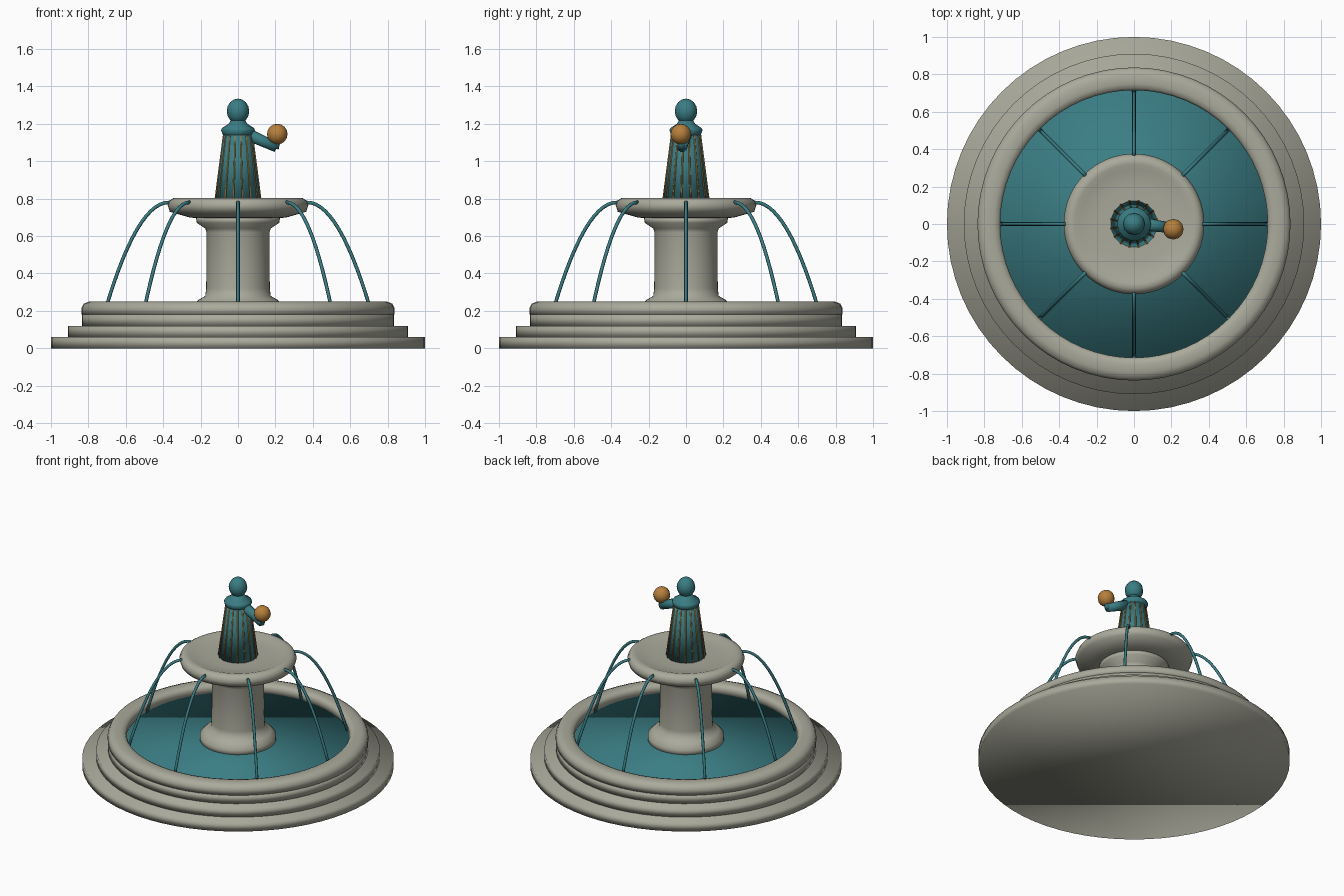
import bpy, math
from mathutils import Vector

if "Cube" in bpy.data.objects:
    bpy.data.objects.remove(bpy.data.objects["Cube"])


def material(name, rgb):
    m = bpy.data.materials.new(name)
    m.diffuse_color = (*rgb, 1)
    m.use_nodes = True
    m.node_tree.nodes["Principled BSDF"].inputs["Base Color"].default_value = m.diffuse_color
    return m


STONE = material("warm grey stone", (0.40, 0.40, 0.33))
TEAL = material("teal", (0.042, 0.205, 0.23))
BRONZE = material("bronze", (0.47, 0.215, 0.045))


def make(name, verts, faces, mat, smooth=True):
    me = bpy.data.meshes.new(name)
    me.from_pydata(verts, [], faces)
    me.materials.append(mat)
    for p in me.polygons:
        p.use_smooth = smooth
    me.update()
    ob = bpy.data.objects.new(name, me)
    bpy.context.collection.objects.link(ob)
    return ob


def lathe(name, profile, mat, n=64, closed=False, smooth=True):
    """Spin (radius, z) points from bottom to top; cap the ends unless it is a ring."""
    k = len(profile)
    verts = [(r * math.cos(2 * math.pi * i / n), r * math.sin(2 * math.pi * i / n), z)
             for r, z in profile for i in range(n)]
    faces = []
    for j in range(k if closed else k - 1):
        a, b = j * n, ((j + 1) % k) * n
        for i in range(n):
            i2 = (i + 1) % n
            faces.append((a + i, a + i2, b + i2, b + i))
    if not closed:
        faces.append(tuple(reversed(range(n))))
        faces.append(tuple((k - 1) * n + i for i in range(n)))
    return make(name, verts, faces, mat, smooth)


def tube(name, path, radii, mat, n=8):
    """Round tube along a path, with a radius per point."""
    verts, faces = [], []
    for i, p in enumerate(path):
        d = (path[min(i + 1, len(path) - 1)] - path[max(i - 1, 0)]).normalized()
        ref = Vector((0, 0, 1)) if abs(d.z) < 0.99 else Vector((1, 0, 0))
        u = d.cross(ref).normalized()
        v = d.cross(u)
        for s in range(n):
            a = 2 * math.pi * s / n
            verts.append(p + (u * math.cos(a) + v * math.sin(a)) * radii[i])
    for i in range(len(path) - 1):
        for s in range(n):
            a, b, t = i * n, (i + 1) * n, (s + 1) % n
            faces.append((a + s, a + t, b + t, b + s))
    faces.append(tuple(reversed(range(n))))
    faces.append(tuple((len(path) - 1) * n + s for s in range(n)))
    return make(name, verts, faces, mat)


# Stepped base
lathe("lower_step", [(1.0, 0), (1.0, 0.06)], STONE)
lathe("upper_step", [(0.91, 0.06), (0.91, 0.12)], STONE)
lathe("basin_floor", [(0.835, 0.12), (0.835, 0.18)], STONE)

# Basin rim and water
lathe("basin_rim", [(0.715, 0.18), (0.837, 0.18), (0.837, 0.215), (0.825, 0.238),
                    (0.795, 0.25), (0.75, 0.25), (0.725, 0.243), (0.715, 0.225)],
      STONE, closed=True)
lathe("basin_water", [(0.718, 0.165), (0.718, 0.192)], TEAL)

# Pedestal with flared foot and cap
lathe("pedestal", [(0.245, 0.18), (0.245, 0.225), (0.21, 0.26), (0.175, 0.28), (0.17, 0.32),
                   (0.168, 0.62), (0.175, 0.64), (0.22, 0.67), (0.225, 0.70)], STONE, 48)

# Upper dish
lathe("upper_dish", [(0.22, 0.695), (0.26, 0.70), (0.365, 0.73), (0.376, 0.765), (0.365, 0.79),
                     (0.345, 0.803), (0.32, 0.803), (0.29, 0.792), (0.20, 0.785), (0.05, 0.784)],
      STONE)

# Eight falling water jets
for j in range(8):
    a = j * math.pi / 4
    path = []
    for i in range(15):
        r = 0.365 + (0.713 - 0.365) * i / 14
        path.append(Vector((r * math.cos(a), r * math.sin(a), 0.78 - 5 * (r - 0.37) ** 2)))
    tube("water_jet_%d" % (j + 1), path, [0.0095] * 15, TEAL)

# Robed statue
lathe("robe", [(0.125, 0.78), (0.078, 1.15)], TEAL, 20)
lathe("shoulders", [(0.076, 1.13), (0.091, 1.165), (0.085, 1.178), (0.05, 1.20),
                    (0.035, 1.225)], TEAL, 14)
for j in range(16):
    a = 2 * math.pi * (j + 0.5) / 16
    ends = [Vector((r * math.cos(a), r * math.sin(a), z)) for r, z in ((0.125, 0.785), (0.079, 1.14))]
    tube("robe_pleat_%d" % (j + 1), ends, [0.005, 0.004], BRONZE, 6)

bpy.ops.mesh.primitive_uv_sphere_add(segments=12, ring_count=8, radius=1, location=(0, 0, 1.268))
head = bpy.context.object
head.name = "head"
head.scale = (0.06, 0.06, 0.067)
head.data.materials.append(TEAL)
bpy.ops.object.shade_smooth()

# Raised arm holding a ball
tube("arm", [Vector((0.05, 0, 1.145)), Vector((0.205, -0.022, 1.075))], [0.034, 0.028], TEAL, 10)
tube("hand", [Vector((0.195, -0.022, 1.07)), Vector((0.21, -0.026, 1.12))], [0.024, 0.02], TEAL, 8)
bpy.ops.mesh.primitive_uv_sphere_add(segments=12, ring_count=8, radius=0.055,
                                     location=(0.21, -0.028, 1.145))
ball = bpy.context.object
ball.name = "held_ball"
ball.data.materials.append(BRONZE)
bpy.ops.object.shade_smooth()
